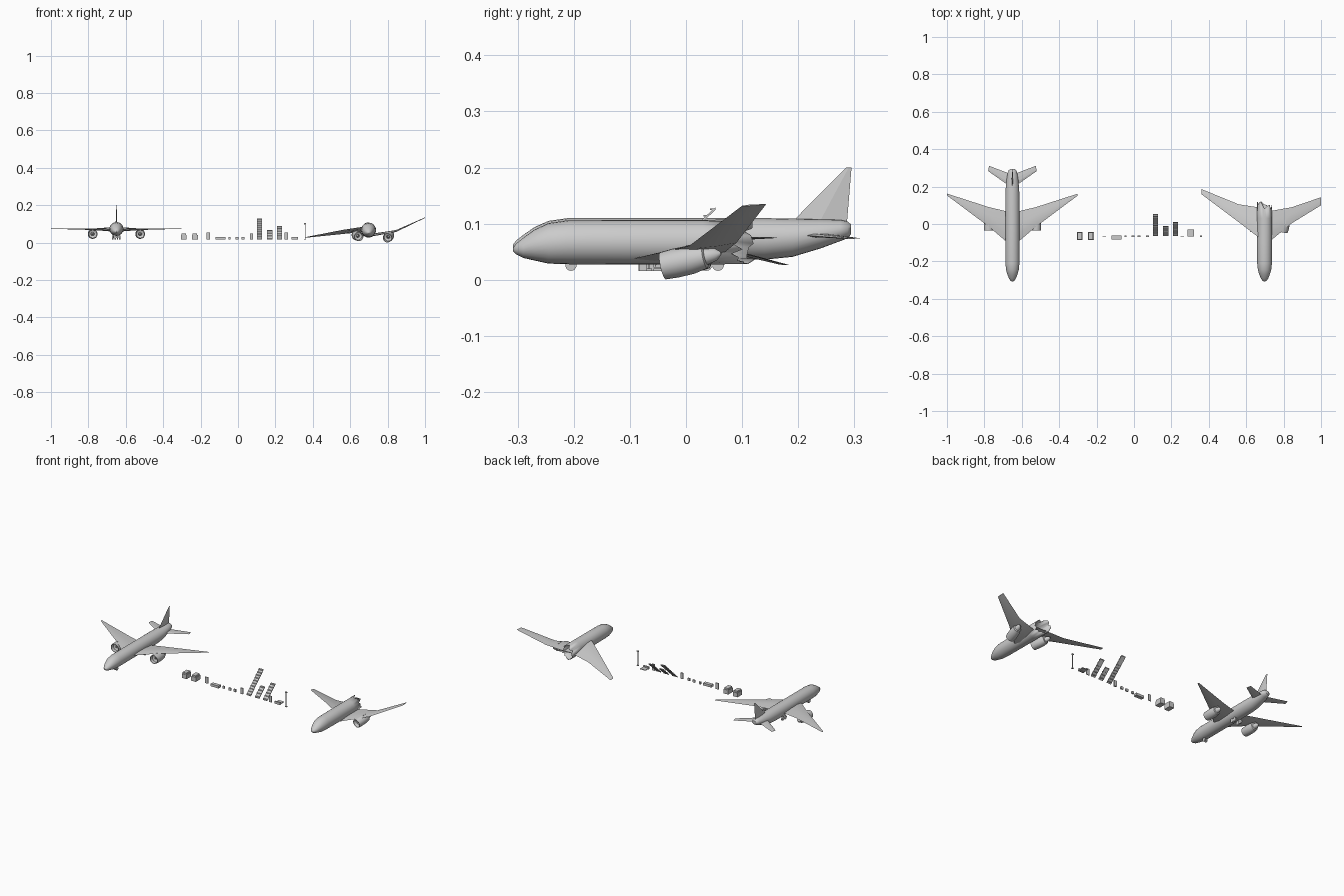
import bpy, math, random
from mathutils import Vector, Matrix

if "Cube" in bpy.data.objects:
    bpy.data.objects.remove(bpy.data.objects["Cube"])

random.seed(4)
GROUND = 0.016


def add_mesh(name, verts, faces):
    me = bpy.data.meshes.new(name)
    me.from_pydata([tuple(v) for v in verts], [], faces)
    me.update()
    ob = bpy.data.objects.new(name, me)
    bpy.context.collection.objects.link(ob)
    return ob


def loft(name, rings, cap_start=True, cap_end=True):
    n = len(rings[0])
    verts = [v for r in rings for v in r]
    faces = []
    for i in range(len(rings) - 1):
        for j in range(n):
            k = (j + 1) % n
            faces.append((i*n + j, i*n + k, (i+1)*n + k, (i+1)*n + j))
    if cap_start:
        faces.append(tuple(reversed(range(n))))
    if cap_end:
        faces.append(tuple(range((len(rings)-1)*n, len(rings)*n)))
    ob = add_mesh(name, verts, faces)
    import bmesh
    bm = bmesh.new()
    bm.from_mesh(ob.data)
    bmesh.ops.recalc_face_normals(bm, faces=bm.faces)
    bm.to_mesh(ob.data)
    bm.free()
    return ob


def ring(x, y, z, rx, rz, n=24):
    return [Vector((x + rx*math.cos(2*math.pi*i/n), y, z + rz*math.sin(2*math.pi*i/n))) for i in range(n)]


def box(name, x0, x1, y0, y1, z0, z1):
    v = [(x, y, z) for x in (x0, x1) for y in (y0, y1) for z in (z0, z1)]
    f = [(0, 1, 3, 2), (4, 6, 7, 5), (0, 4, 5, 1), (2, 3, 7, 6), (0, 2, 6, 4), (1, 5, 7, 3)]
    return add_mesh(name, v, f)


def wing(name, stations):
    """Stations hold leading edge point, trailing edge point, thickness."""
    rings = []
    for le, te, t in stations:
        le, te = Vector(le), Vector(te)
        up = Vector((0, 0, t/2))
        a, b = le.lerp(te, 0.25), le.lerp(te, 0.6)
        rings.append([le, a + up, b + up*0.8, te, b - up*0.8, a - up])
    return loft(name, rings)


def engine(name, loc, pitch=0, yaw=0, r=0.026):
    # hollow intake, cowl, core and exhaust cone in one turned profile
    prof = [(0.0, -0.012), (0.35, -0.012), (0.36, -0.025), (0.84, -0.03), (0.9, -0.048), (1.0, -0.048),
            (1.06, -0.025), (1.04, 0.005), (0.85, 0.03), (0.72, 0.032), (0.6, 0.032), (0.45, 0.05), (0.1, 0.06)]
    prof[0] = (0.02, -0.04)
    ob = loft(name, [ring(0, y, 0, r*0.95*k, r*0.95*k, 20) for k, y in prof])
    ob.matrix_world = Matrix.Translation(loc) @ Matrix.Rotation(yaw, 4, 'Z') @ Matrix.Rotation(pitch, 4, 'X')
    return ob


def wheel(name, x, y, r, w):
    bpy.ops.mesh.primitive_cylinder_add(vertices=16, radius=r, depth=w,
                                        location=(x, y, GROUND + r), rotation=(0, math.pi/2, 0))
    bpy.context.object.name = name


# nose and body rings: y, centre z, half width, half height
NOSE = [(-0.308, .060, .003, .003), (-0.303, .061, .011, .009), (-0.29, .063, .019, .017),
        (-0.27, .068, .027, .026), (-0.245, .071, .034, .034), (-0.21, .073, .0375, .037)]
TAIL = [(0.0, .073, .0375, .037), (0.14, .073, .0375, .037), (0.19, .075, .036, .034),
        (0.24, .082, .031, .026), (0.275, .088, .025, .019), (0.288, .089, .02, .015), (0.294, .09, .011, .009)]

# intact aircraft
X = -0.65
loft("whole_fuselage", [ring(X + 0, y, z, a, b) for y, z, a, b in NOSE + TAIL])
loft("tail_fin", [[Vector((X + s*t, y, z)) for y, s in ((y0, 0), ((y0+y1)/2, 1), (y1, 0), ((y0+y1)/2, -1))]
                  for y0, y1, z, t in ((0.19, 0.287, .104, .004), (0.285, 0.295, .2, .001))])
for s, side in ((-1, "left"), (1, "right")):
    z = 0.072
    wing(side + "_wing", [((X + s*.02, -.105, z - .006), (X + s*.02, .065, z - .006), .014),
                          ((X + s*.125, -.015, z), (X + s*.125, .09, z), .009),
                          ((X + s*.349, .152, z + .003), (X + s*.349, .162, z + .003), .002)])
    wing(side + "_tailplane", [((X + s*.012, .20, .08), (X + s*.012, .268, .08), .007),
                               ((X + s*.13, .283, .074), (X + s*.125, .311, .074), .002)])
    engine(side + "_engine", (X + s*.127, .012, .046))
    box(side + "_pylon", X + s*.127 - .003, X + s*.127 + .003, -.01, .05, .05, .074)
    for y in (.036, .057):
        wheel(side + "_main_wheel", X + s*.019, y, .011, .008)
    wheel(side + "_nose_wheel", X + s*.006, -.205, .01, .006)
    box(side + "_main_strut", X + s*.014 - .002, X + s*.014 + .002, .044, .05, .025, .05)
box("nose_strut", X - .002, X + .002, -.208, -.202, .025, .045)

# wrecked aircraft: open fuselage with a ragged rear edge
X = 0.698
body = [(y, z - .006, a*1.05, b*1.06) for y, z, a, b in NOSE] + \
       [(-0.1, .067, .040, .040), (0.03, .067, .040, .040)]
rings = [ring(X, y, z, a, b) for y, z, a, b in body]
rag = []
for v in ring(X, 0.1, .067, .039, .039):
    v.y += (0.012 if v.x < X else -0.006) + random.uniform(-.018, .012)
    v.z += random.uniform(-.003, .003)
    rag.append(v)
rings.append(rag)
hull = loft("broken_fuselage", rings, True, False)
mod = hull.modifiers.new("skin", 'SOLIDIFY')
mod.thickness = 0.002
box("broken_cabin_floor", X - .036, X + .036, -.2, .085, .058, .061)

# drooping left wing, raised right wing
wing("broken_left_wing", [((.69, -.09, .088), (.69, .085, .06), .012),
                          ((.56, .01, .068), (.56, .105, .046), .008),
                          ((.36, .16, .029), (.362, .186, .026), .002)])
wing("broken_right_wing", [((.705, -.11, .034), (.705, .065, .046), .012),
                           ((.845, .005, .06), (.845, .09, .066), .009),
                           ((1.0, .10, .132), (1.0, .143, .135), .002)])
engine("fallen_right_engine", (.808, .005, .035), math.radians(12), math.radians(-12))
engine("fallen_left_engine", (.635, .01, .038), math.radians(6), math.radians(14))
box("broken_right_pylon", .808, .814, .0, .05, .04, .062)

# cargo boxes with a raised lid rim
for x in (-.29, -.23):
    box("cargo_box", x - .015, x + .015, -.085, -.042, GROUND, .041)
    box("cargo_lid", x - .012, x + .012, -.082, -.045, .041, .05)

# seat block, door and small loose parts
box("tall_panel", -.168, -.149, -.067, -.063, GROUND, .053)
box("low_bench", -.12, -.068, -.083, -.062, GROUND, .03)
for x, w, h in ((-.046, .006, .03), (-.006, .008, .03), (.027, .007, .031), (.072, .008, .05)):
    box("small_part", x - w, x + w, -.07, -.062, GROUND, h)

# boarding stairs: sloped underside, treads and side stringers
for x, y1, z1 in ((.115, .053, .13), (.17, -.012, .068), (.222, .01, .09)):
    y0, z0, w = -.065, GROUND, .014
    d = .005
    v = [(x + s*w, y, z) for s in (-1, 1) for y, z in ((y0, z0), (y1, z1 - d), (y1, z1), (y0, z0 + d))]
    add_mesh("stair_ramp", v, [(0, 1, 2, 3), (7, 6, 5, 4), (0, 4, 5, 1), (1, 5, 6, 2), (2, 6, 7, 3), (3, 7, 4, 0)])
    n = round((z1 - z0)/.012)
    for i in range(n):
        t = (i + .5)/n
        y, z = y0 + t*(y1 - y0), z0 + t*(z1 - z0)
        box("stair_tread", x - w, x + w, y - .004, y + .004, z, z + .003)

# upright panel, flat plate and lamp post
box("upright_panel", .248, .266, -.067, -.063, GROUND, .053)
box("flat_plate", .285, .32, -.062, -.03, .019, .023)
box("flat_plate_step", .285, .32, -.067, -.058, GROUND, .03)
box("lamp_pole", .357, .36, -.067, -.064, GROUND, .1)
box("lamp_base", .353, .364, -.07, -.061, GROUND, .02)
box("lamp_head", .353, .364, -.069, -.062, .098, .104)

# smooth the round parts only
bpy.ops.object.select_all(action='DESELECT')
for ob in bpy.data.objects:
    if any(k in ob.name for k in ("fuselage", "engine", "wing", "wheel")):
        ob.select_set(True)
        bpy.context.view_layer.objects.active = ob
bpy.ops.object.shade_smooth_by_angle(angle=math.radians(35))
